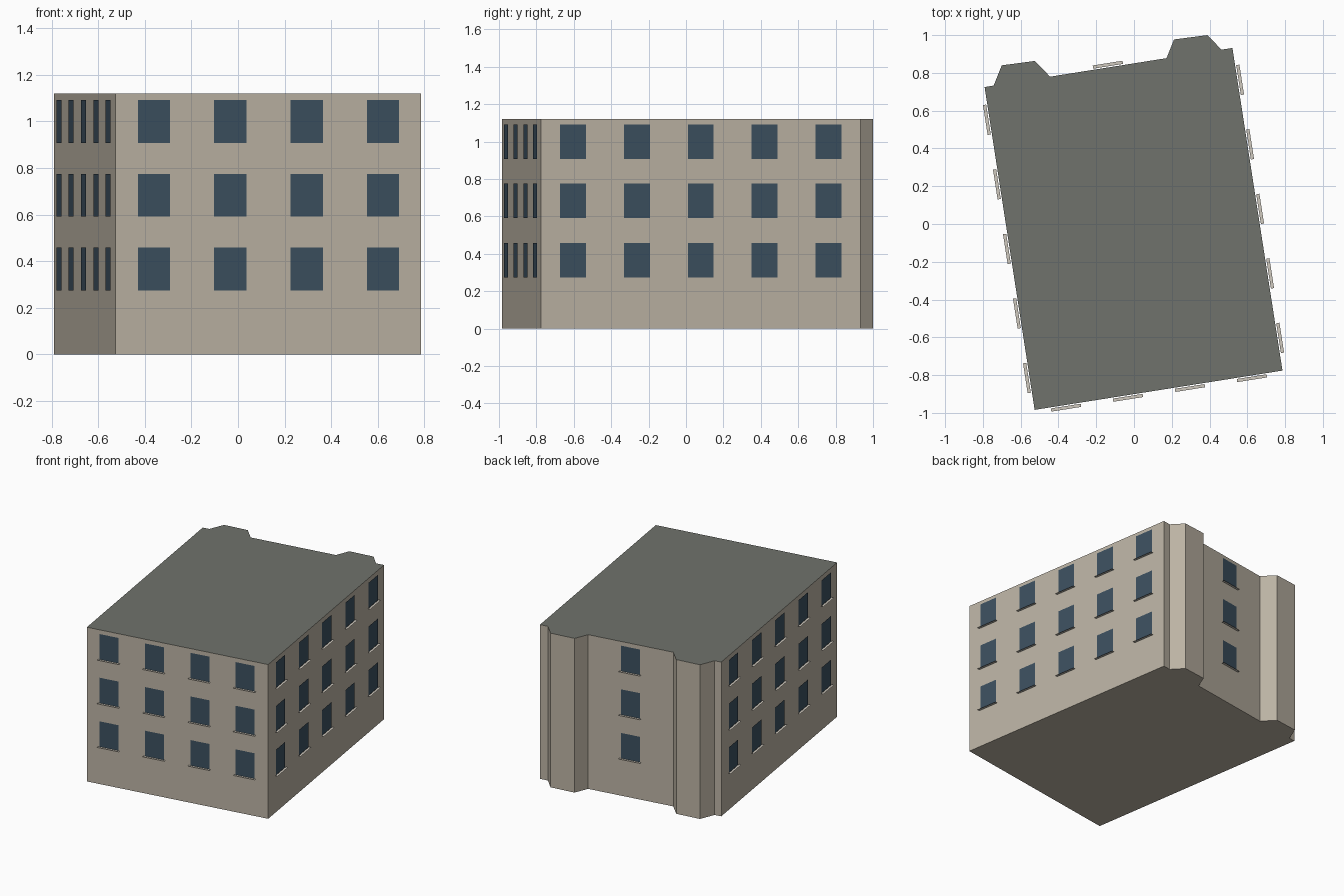
import bpy
from mathutils import Vector

if "Cube" in bpy.data.objects:
    bpy.data.objects.remove(bpy.data.objects["Cube"])

HEIGHT = 1.12
UP = Vector((0, 0, 1))

# Counter-clockwise footprint, with two bays along the back
FOOTPRINT = [(-0.526, -0.984), (0.786, -0.776), (0.521, 0.932), (0.463, 0.923),
             (0.389, 1.0), (0.212, 0.977), (0.172, 0.878), (-0.444, 0.78),
             (-0.526, 0.863), (-0.70, 0.84), (-0.743, 0.733), (-0.791, 0.725)]


def material(name, color):
    mat = bpy.data.materials.new(name)
    mat.diffuse_color = (*color, 1)
    mat.use_nodes = True
    mat.node_tree.nodes["Principled BSDF"].inputs["Base Color"].default_value = mat.diffuse_color
    return mat


WALL = material("stone", (0.50, 0.45, 0.37))
ROOF = material("roof_grey", (0.16, 0.17, 0.15))
GLASS = material("window_blue", (0.045, 0.08, 0.115))
SILL = material("sill_stone", (0.62, 0.58, 0.51))


def add_mesh(name, verts, faces, mats):
    mesh = bpy.data.meshes.new(name)
    mesh.from_pydata([tuple(v) for v in verts], [], faces)
    for mat in mats:
        mesh.materials.append(mat)
    obj = bpy.data.objects.new(name, mesh)
    bpy.context.collection.objects.link(obj)
    return obj


# Building body: extruded footprint with a flat roof
n = len(FOOTPRINT)
verts = [(x, y, z) for z in (0, HEIGHT) for x, y in FOOTPRINT]
faces = [(i, (i + 1) % n, (i + 1) % n + n, i + n) for i in range(n)]
faces += [tuple(reversed(range(n))), tuple(range(n, 2 * n))]
body = add_mesh("building_body", verts, faces, [WALL, ROOF])
body.data.polygons[n + 1].material_index = 1


def window_wall(side, start, count):
    """Evenly spaced windows and flat sills, three storeys, on one wall."""
    a = Vector((*FOOTPRINT[start], 0))
    b = Vector((*FOOTPRINT[(start + 1) % n], 0))
    along = (b - a).normalized()
    out = along.cross(UP)
    glass, sills = [], []
    for storey in range(3):
        z = 0.274 + 0.317 * storey
        for k in range(count):
            base = a.lerp(b, (k + 0.5) / count) + UP * z
            # Window pane just proud of the wall
            for u, h in ((-0.07, 0), (0.07, 0), (0.07, 0.184), (-0.07, 0.184)):
                glass.append(base + along * u + UP * h + out * 0.005)
            # Thin ledge under the pane
            for u, d in ((-0.08, 0.023), (0.08, 0.023), (0.08, 0.006), (-0.08, 0.006)):
                sills.append(base + along * u + out * d)
    quads = [tuple(range(i, i + 4)) for i in range(0, len(glass), 4)]
    add_mesh(side + "_windows", glass, quads, [GLASS])
    add_mesh(side + "_sills", sills, quads, [SILL])


for side, start, count in (("front", 0, 4), ("right", 1, 5), ("back", 6, 1), ("left", 11, 5)):
    window_wall(side, start, count)
